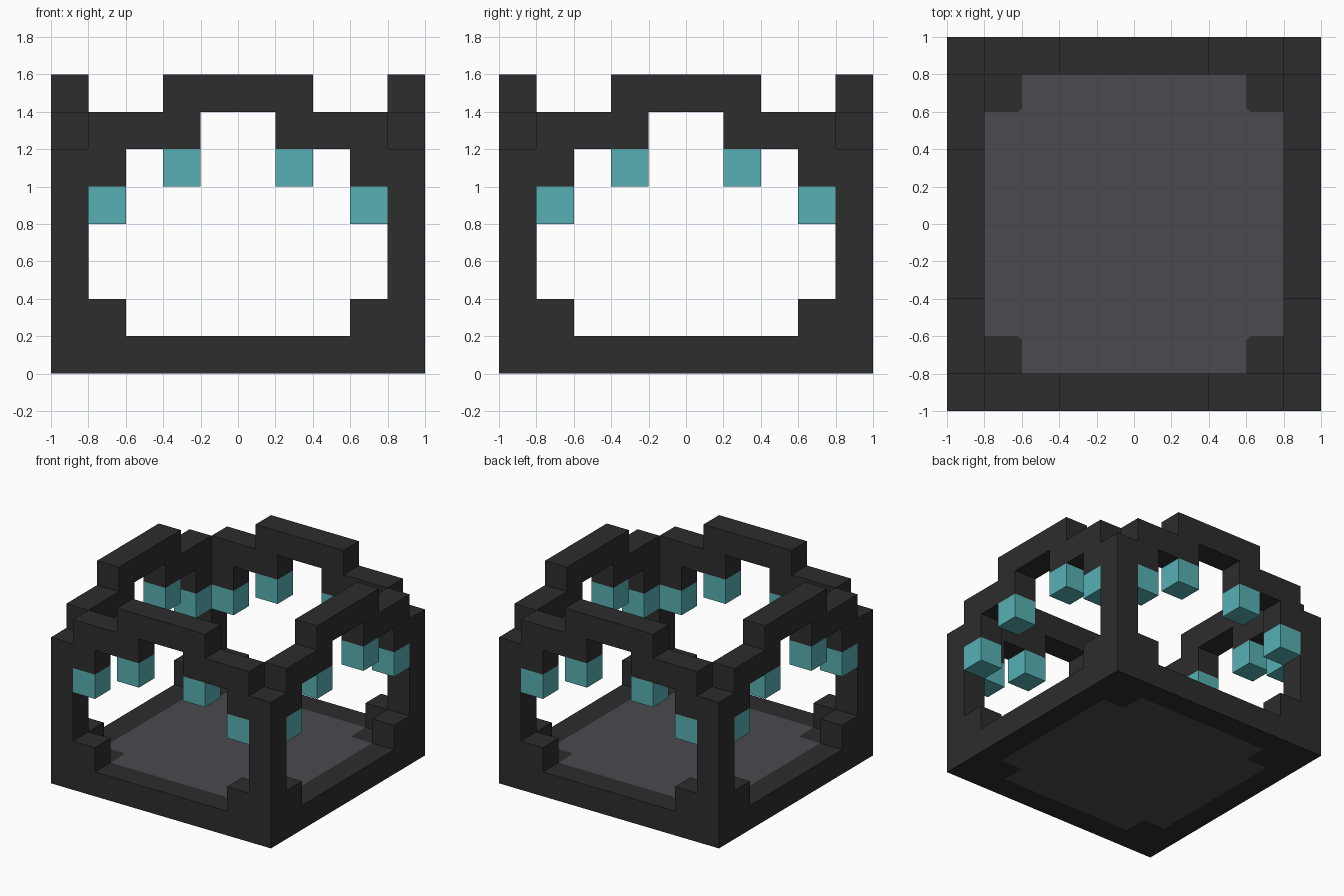
import bpy, bmesh, math
from mathutils import Vector

if "Cube" in bpy.data.objects:
    bpy.data.objects.remove(bpy.data.objects["Cube"])

UNIT = 0.2   # edge of one block
N = 10       # blocks per side

# One wall from the top row down: # is frame, o is a hanging block
WALL = [
    "...####...",
    ".###..###.",
    "##.o..o.##",
    "#o......o#",
    "#........#",
    "#........#",
    "##......##",
    "##########",
]


def material(name, rgb):
    mat = bpy.data.materials.new(name)
    mat.use_nodes = True
    colour = (*rgb, 1)
    mat.diffuse_color = colour
    bsdf = mat.node_tree.nodes["Principled BSDF"]
    bsdf.inputs["Base Color"].default_value = colour
    bsdf.inputs["Roughness"].default_value = 0.9
    return mat


charcoal = material("charcoal", (0.026, 0.026, 0.026))
slate = material("slate grey", (0.069, 0.067, 0.077))
teal = material("teal", (0.096, 0.434, 0.456))


def add_object(name, bm, mat):
    mesh = bpy.data.meshes.new(name)
    bm.to_mesh(mesh)
    bm.free()
    mesh.materials.append(mat)
    obj = bpy.data.objects.new(name, mesh)
    bpy.context.collection.objects.link(obj)
    return obj


def wall_cells(symbol, side):
    """Grid cells of one wall, turned a quarter per side."""
    cells = set()
    for k, row in enumerate(reversed(WALL)):
        for i, char in enumerate(row):
            if char == symbol:
                x, y = i, 0
                for _ in range(side):
                    x, y = N - 1 - y, x
                cells.add((x, y, k))
    return cells


def block_shell(name, cells, mat):
    """Join blocks into one shell, keeping only the outward faces."""
    bm = bmesh.new()
    for cell in cells:
        for axis in range(3):
            for step in (0, 1):
                near = list(cell)
                near[axis] += 2 * step - 1
                if tuple(near) in cells:
                    continue
                ring = [(0, 0), (1, 0), (1, 1), (0, 1)]
                corners = []
                for u, v in (ring if step else ring[::-1]):
                    p = Vector(cell)
                    p[axis] += step
                    p[(axis + 1) % 3] += u
                    p[(axis + 2) % 3] += v
                    p -= Vector((N / 2, N / 2, 0))
                    corners.append(bm.verts.new(p * UNIT))
                bm.faces.new(corners)
    bmesh.ops.remove_doubles(bm, verts=bm.verts, dist=0.001)
    bmesh.ops.dissolve_limit(bm, angle_limit=0.02, verts=bm.verts, edges=bm.edges)
    return add_object(name, bm, mat)


def slab(name, outline, mat):
    """Extrude a flat outline up to one block high."""
    bm = bmesh.new()
    base = bm.faces.new([bm.verts.new((x, y, 0)) for x, y in outline])
    top = bmesh.ops.extrude_face_region(bm, geom=[base], use_keep_orig=True)
    moved = [v for v in top["geom"] if isinstance(v, bmesh.types.BMVert)]
    bmesh.ops.translate(bm, verts=moved, vec=(0, 0, UNIT))
    bmesh.ops.recalc_face_normals(bm, faces=bm.faces)
    return add_object(name, bm, mat)


def turned(points, side):
    for _ in range(side):
        points = [(-y, x) for x, y in points]
    return points


# Four arched walls sharing their corner posts
frame = set().union(*(wall_cells("#", s) for s in range(4)))
block_shell("frame", frame, charcoal)

# Blocks hanging under the arches
for s, side in enumerate(("front", "left", "back", "right")):
    block_shell(side + "_hanging_blocks", wall_cells("o", s), teal)

# Floor panel with notched corners, and the dark blocks filling the notches
notch = [(0.8, 0.6), (0.62, 0.6), (0.6, 0.62), (0.6, 0.8)]
slab("floor", [p for s in range(4) for p in turned(notch, s)], slate)
for s, corner in enumerate(("back_left", "back_right", "front_right", "front_left")):
    slab(corner + "_floor_corner", turned(notch + [(0.8, 0.8)], s), charcoal)
